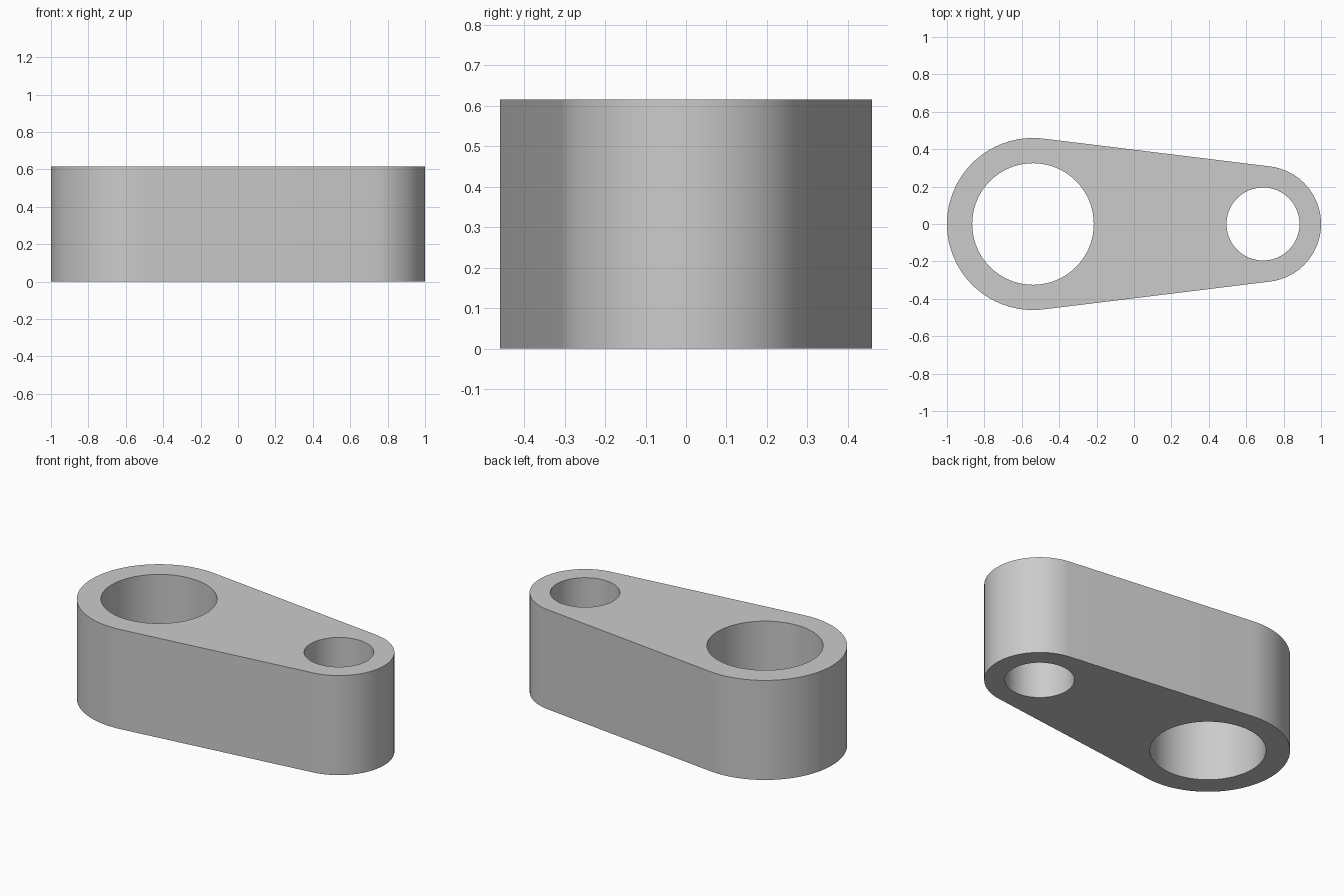
import bpy, bmesh
from math import acos, cos, sin, pi, tau, radians
from mathutils import Vector

if "Cube" in bpy.data.objects:
    bpy.data.objects.remove(bpy.data.objects["Cube"])

HEIGHT = 0.615
BIG_X, BIG_R, BIG_HOLE = -0.54, 0.46, 0.325
SMALL_X, SMALL_R, SMALL_HOLE = 0.69, 0.31, 0.195

# Plain grey metal
grey = bpy.data.materials.new("light grey")
grey.use_nodes = True
colour = (0.6, 0.6, 0.6, 1)
grey.diffuse_color = colour
grey.node_tree.nodes["Principled BSDF"].inputs["Base Color"].default_value = colour


def arc(x, radius, start, end, steps):
    angles = [start + (end - start) * i / steps for i in range(steps + 1)]
    return [Vector((x + radius * cos(a), radius * sin(a), 0)) for a in angles]


def add_loop(bm, points):
    verts = [bm.verts.new(p) for p in points]
    return [bm.edges.new((v, verts[i - 1])) for i, v in enumerate(verts)]


# Outline: two round ends joined by tangent sides, with a bore in each end
tangent = acos((BIG_R - SMALL_R) / (SMALL_X - BIG_X))
outline = arc(BIG_X, BIG_R, tangent, tau - tangent, 48)
outline += arc(SMALL_X, SMALL_R, -tangent, tangent, 40)
big_bore = arc(BIG_X, BIG_HOLE, 0, tau, 72)[:-1]
small_bore = arc(SMALL_X, SMALL_HOLE, 0, tau, 64)[:-1]

bm = bmesh.new()
edges = []
for loop in (outline, big_bore, small_bore):
    edges += add_loop(bm, loop)
bmesh.ops.triangle_fill(bm, edges=edges, use_beauty=True, normal=(0, 0, 1))

# Raise the flat plate into a solid
raised = bmesh.ops.extrude_face_region(bm, geom=bm.faces[:], use_keep_orig=True)
top = [g for g in raised["geom"] if isinstance(g, bmesh.types.BMVert)]
bmesh.ops.translate(bm, verts=top, vec=(0, 0, HEIGHT))
bmesh.ops.recalc_face_normals(bm, faces=bm.faces[:])

mesh = bpy.data.meshes.new("link_arm")
bm.to_mesh(mesh)
bm.free()
mesh.materials.append(grey)
link_arm = bpy.data.objects.new("link_arm", mesh)
bpy.context.collection.objects.link(link_arm)

# Smooth round walls, crisp rims
bpy.ops.object.select_all(action="DESELECT")
link_arm.select_set(True)
bpy.context.view_layer.objects.active = link_arm
bpy.ops.object.shade_smooth_by_angle(angle=radians(30))
